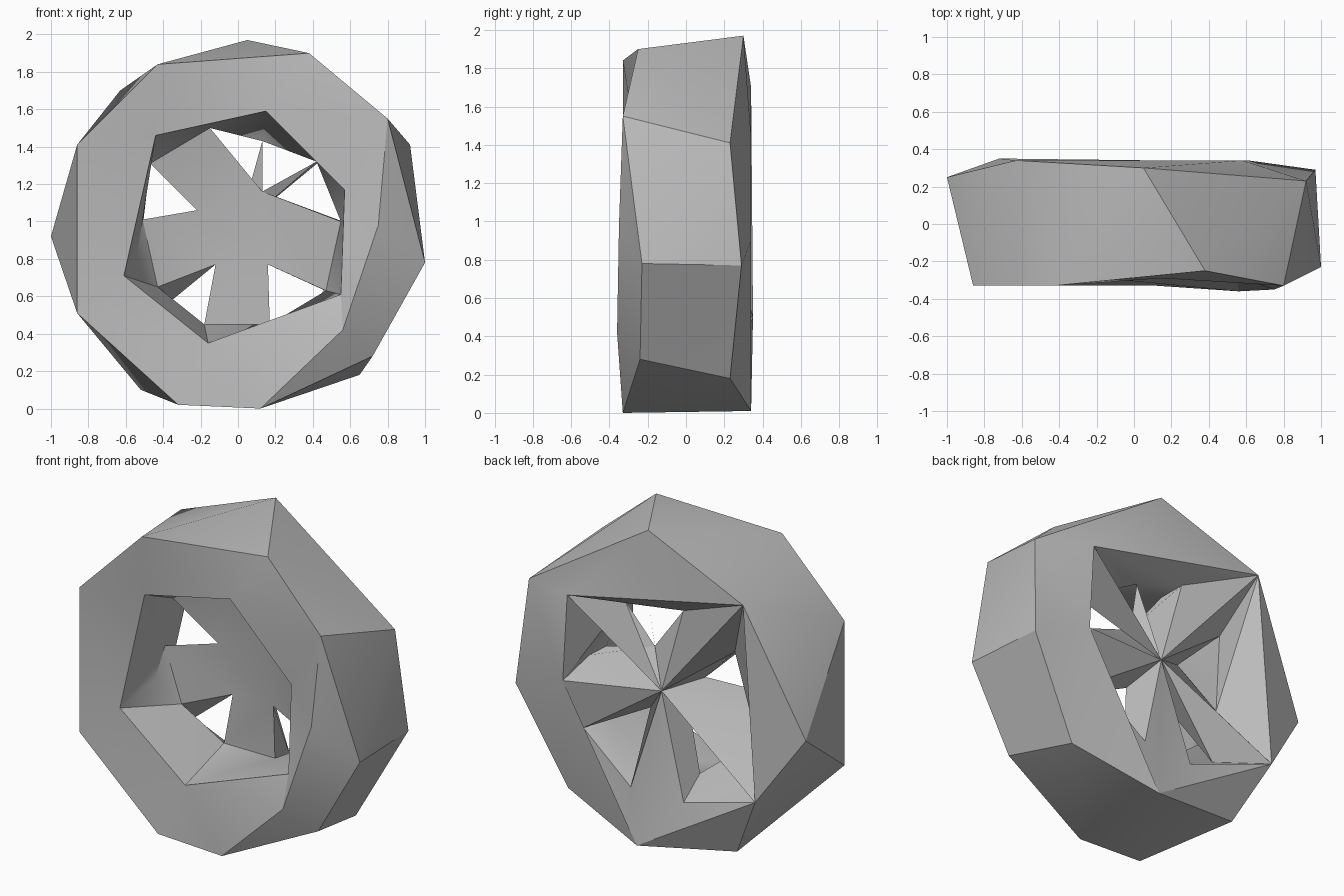
import bpy, bmesh, math
from mathutils import Vector

cube = bpy.data.objects.get("Cube")
if cube:
    bpy.data.objects.remove(cube, do_unlink=True)

# One grey for the whole wheel
grey = bpy.data.materials.new("plain grey")
grey.use_nodes = True
colour = (0.5, 0.5, 0.5, 1)
grey.diffuse_color = colour
grey.node_tree.nodes["Principled BSDF"].inputs["Base Color"].default_value = colour

# Rough-cut rings around the axle, as (x, y, z), clockwise seen from the front
FRONT = -.33
front_outer = [(-.86, FRONT, .51), (-.86, FRONT, 1.41), (-.43, FRONT, 1.84),
               (.38, -.25, 1.9), (.8, FRONT, 1.55), (1, -.23, .78),
               (.72, -.24, .28), (.12, FRONT, 0), (-.32, FRONT, .02)]
INNER = -.29
front_inner = [(x, INNER, z) for x, z in (
    (-.61, .71), (-.44, 1.46), (.15, 1.59), (.57, 1.17), (.55, .61), (-.16, .35))]
# The front face swells beside the right of the opening
front_swell = front_inner[:4] + [(.75, -.35, .98), (.56, -.36, .42)] + front_inner[5:]
back_outer = [(-1, .25, .92), (-.63, .34, 1.7), (.05, .3, 1.97), (.92, .23, 1.41),
              (.97, .29, .77), (.65, .23, .18), (.1, .34, .01), (-.52, .24, .1)]
# Back tips of the five spokes
tips = [(-.72, .35, .5), (-.63, .34, 1.7), (.58, .34, 1.44),
        (.61, .34, .9), (.1, .34, .01)]
# Ends of each spoke in the bore: lower and upper corner, front then back
front_ends = [[(-.43, .06, .65), (-.51, .01, 1.01)], [(-.47, .03, 1.31), (-.15, .06, 1.5)],
              [(.13, .18, 1.43), (.42, 0, 1.32)], [(.55, 0, 1), (.47, .1, .63)],
              [(.17, .12, .45), (-.18, .12, .45)]]
back_ends = [[(-.45, .15, .5), (-.52, .1, .88)], [(-.47, .19, 1.31), (-.15, .24, 1.5)],
             front_ends[2], [(.56, .15, 1), (.51, .28, .61)],
             [(.17, .3, .34), (-.18, .28, .33)]]
bore_corner = (-.54, -.04, .82)
bore = [front_ends[0][0], bore_corner, front_ends[0][1]] + sum(front_ends[1:], [])
# Front corners of the hub, one for each gap between spokes
hub_front = [(x, .12, z) for x, z in (
    (-.22, 1.06), (.13, 1.16), (.13, 1.16), (.16, .77), (-.12, .77))]
hub_back = (0, .24, .96)


class Builder:
    """Collects faces on shared corners and turns them into one object."""

    def __init__(self):
        self.bm = bmesh.new()
        self.corners = {}

    def vert(self, point):
        if point not in self.corners:
            self.corners[point] = self.bm.verts.new(point)
        return self.corners[point]

    def face(self, *points):
        unique = list(dict.fromkeys(points))
        if len(unique) > 2:
            verts = [self.vert(p) for p in unique]
            if not self.bm.faces.get(verts):
                self.bm.faces.new(verts)

    def band(self, ring_a, ring_b):
        """Triangulates between two rings, taking the shorter diagonal each time."""
        def gap(p, q):
            return (Vector(p) - Vector(q)).length
        start = min(range(len(ring_b)), key=lambda k: gap(ring_a[0], ring_b[k]))
        b = ring_b[start:] + ring_b[:start]
        a = ring_a + ring_a[:1]
        b = b + b[:1]
        i = j = 0
        while i < len(a) - 1 or j < len(b) - 1:
            step_a = j == len(b) - 1 or (
                i < len(a) - 1 and gap(a[i + 1], b[j]) <= gap(a[i], b[j + 1]))
            if step_a:
                self.face(a[i], a[i + 1], b[j])
                i += 1
            else:
                self.face(a[i], b[j + 1], b[j])
                j += 1

    def finish(self, name):
        bmesh.ops.recalc_face_normals(self.bm, faces=self.bm.faces)
        mesh = bpy.data.meshes.new(name)
        self.bm.to_mesh(mesh)
        self.bm.free()
        mesh.materials.append(grey)
        obj = bpy.data.objects.new(name, mesh)
        bpy.context.collection.objects.link(obj)
        bpy.ops.object.select_all(action="DESELECT")
        obj.select_set(True)
        bpy.context.view_layer.objects.active = obj
        bpy.ops.object.shade_smooth_by_angle(angle=math.radians(30))


OPEN_SPOKE = 2
wheel = Builder()

# Rim: back face, tread, front face and bore
rings = [tips, back_outer, front_outer, front_swell, front_inner, bore]
for ring, following in zip(rings, rings[1:]):
    wheel.band(ring, following)

for n, tip in enumerate(tips):
    after = (n + 1) % len(tips)
    front_a, front_b = front_ends[n]
    back_a, back_b = back_ends[n]
    hub_a, hub_b = hub_front[n - 1], hub_front[n]
    # Rim behind the gap that follows this spoke
    wheel.face(front_b, front_ends[after][0], back_ends[after][0], back_b)
    wheel.face(back_b, tip, tips[after])
    wheel.face(back_b, back_ends[after][0], tips[after])
    # Spoke side walls and back wedge, running to the hub point
    wheel.face(hub_a, hub_back, back_a, front_a)
    wheel.face(hub_b, hub_back, back_b, front_b)
    wheel.face(hub_back, back_b, tip)
    if n == OPEN_SPOKE:
        wheel.face(back_a, back_b, tip)
    else:
        # Closed spokes have a flat front
        wheel.face(hub_back, back_a, tip)
        wheel.face(hub_a, front_a, front_b, hub_b)
# Corner of the first spoke's front, and the hub front plate
wheel.face(front_ends[0][0], bore_corner, front_ends[0][1])
wheel.face(*hub_front)
wheel.finish("spoked_wheel")
